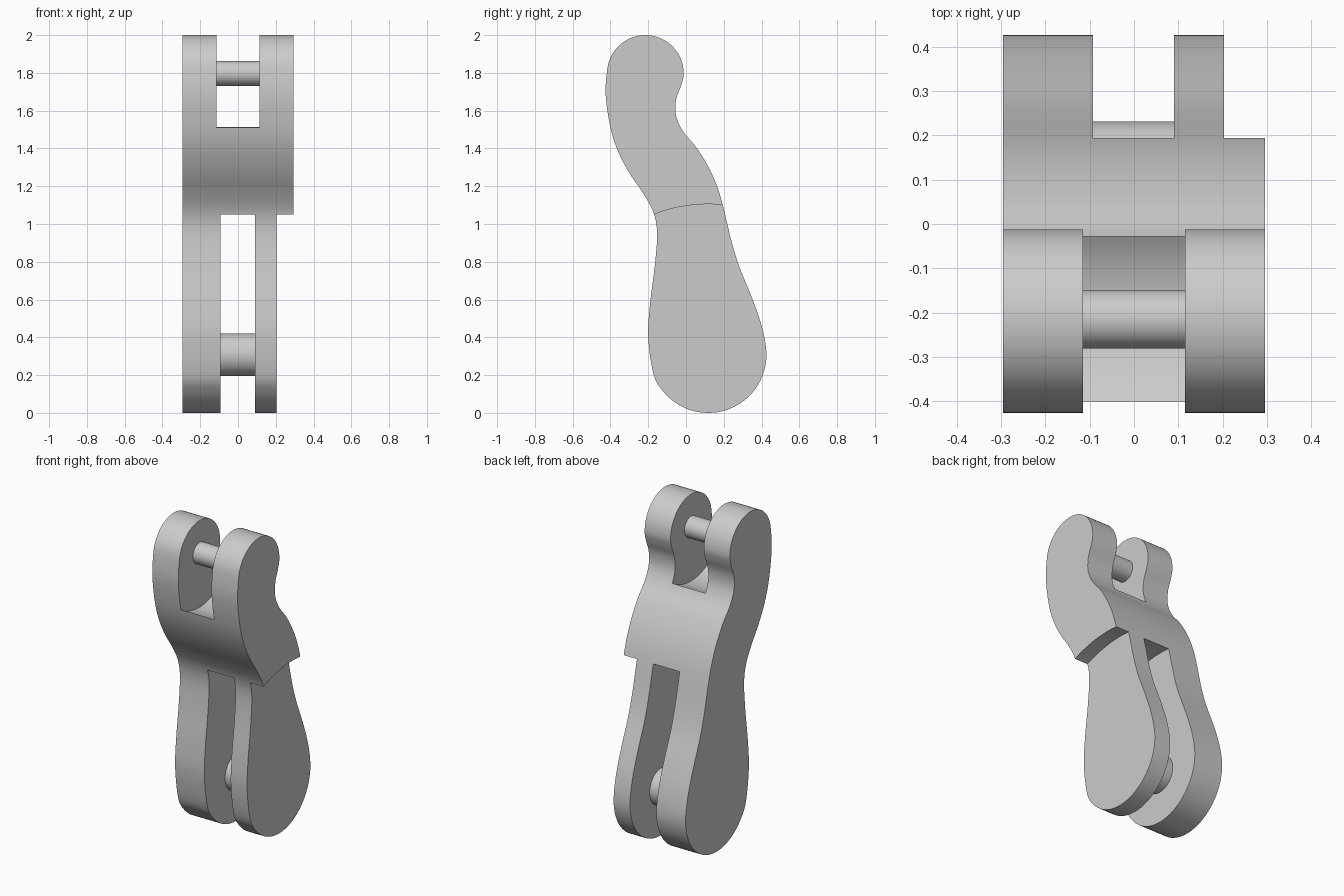
import bpy, bmesh
from math import sin, cos, radians
from mathutils import Vector, Matrix

if "Cube" in bpy.data.objects:
    bpy.data.objects.remove(bpy.data.objects["Cube"])

GREY = (0.6, 0.6, 0.6, 1)
mat = bpy.data.materials.new("plain grey")
mat.use_nodes = True
mat.diffuse_color = GREY
mat.node_tree.nodes["Principled BSDF"].inputs["Base Color"].default_value = GREY

TOP_PIVOT = (-0.215, 1.797)    # (y, z) of the two pin axes
LOW_PIVOT = (0.118, 0.308)


def finish(name, bm):
    bmesh.ops.recalc_face_normals(bm, faces=bm.faces)
    mesh = bpy.data.meshes.new(name)
    bm.to_mesh(mesh)
    bm.free()
    mesh.materials.append(mat)
    obj = bpy.data.objects.new(name, mesh)
    bpy.context.collection.objects.link(obj)
    return obj


def cylinder(name, pivot, radius, x0, x1, sides=64):
    bm = bmesh.new()
    place = Matrix.Translation(((x0 + x1) / 2, *pivot)) @ Matrix.Rotation(radians(90), 4, 'Y')
    bmesh.ops.create_cone(bm, cap_ends=True, segments=sides, radius1=radius,
                          radius2=radius, depth=x1 - x0, matrix=place)
    return finish(name, bm)


def arc(pivot, radius, start, end, steps):
    angles = [radians(start + (end - start) * i / steps) for i in range(steps + 1)]
    return [(pivot[0] + radius * cos(a), pivot[1] + radius * sin(a)) for a in angles]


def smooth_loop(points, steps=5):
    pts = [Vector(p) for p in points]
    out = []
    for i in range(len(pts)):
        a, b, c, d = (pts[(i + k) % len(pts)] for k in (-1, 0, 1, 2))
        for s in range(steps):
            t = s / steps
            out.append(b + (c - a) * t / 2 + (2 * a - 5 * b + 4 * c - d) * t * t / 2
                       + (3 * b - a - 3 * c + d) * t ** 3 / 2)
    return out


def smooth(obj):
    bpy.ops.object.select_all(action='DESELECT')
    obj.select_set(True)
    bpy.context.view_layer.objects.active = obj
    bpy.ops.object.shade_smooth_by_angle(angle=radians(30))


# S-shaped side outline: round ends joined by curved flanks
front = [(-0.2, 0.4), (-0.19, 0.58), (-0.165, 0.78), (-0.153, 0.95), (-0.172, 1.06),
         (-0.225, 1.16), (-0.3, 1.27), (-0.36, 1.385), (-0.4, 1.51), (-0.425, 1.68)]
back = [(-0.025, 1.735), (-0.052, 1.66), (-0.053, 1.575), (-0.015, 1.49), (0.055, 1.405),
        (0.12, 1.3), (0.168, 1.19), (0.2, 1.08), (0.238, 0.92), (0.28, 0.78),
        (0.345, 0.62), (0.395, 0.48)]
outline = smooth_loop(front + arc(TOP_PIVOT, 0.203, 175, 0, 8) + back
                      + arc(LOW_PIVOT, 0.308, 8, -160, 9))

bm = bmesh.new()
face = bm.faces.new([bm.verts.new((-0.295, p.x, p.y)) for p in outline])
grown = bmesh.ops.extrude_face_region(bm, geom=[face])
bmesh.ops.translate(bm, vec=(0.59, 0, 0),
                    verts=[v for v in grown["geom"] if isinstance(v, bmesh.types.BMVert)])
body = finish("link_body", bm)

# Round clearance cuts: top fork, bottom fork and the step on the left side
cutters = [cylinder("top_slot_cutter", TOP_PIVOT, 0.34, -0.115, 0.115, 128),
           cylinder("bottom_slot_cutter", LOW_PIVOT, 0.797, -0.093, 0.09, 256),
           cylinder("side_step_cutter", LOW_PIVOT, 0.797, 0.203, 0.4, 256)]
bpy.context.view_layer.objects.active = body
for cutter in cutters:
    cutter.hide_render = True
    cut = body.modifiers.new(cutter.name, 'BOOLEAN')
    cut.operation, cut.solver, cut.object = 'DIFFERENCE', 'EXACT', cutter
    bpy.ops.object.modifier_apply(modifier=cut.name)
for cutter in cutters:
    bpy.data.objects.remove(cutter)
smooth(body)

# Pins across the forks
smooth(cylinder("top_pin", TOP_PIVOT, 0.066, -0.13, 0.13))
smooth(cylinder("bottom_pin", LOW_PIVOT, 0.113, -0.11, 0.11))
